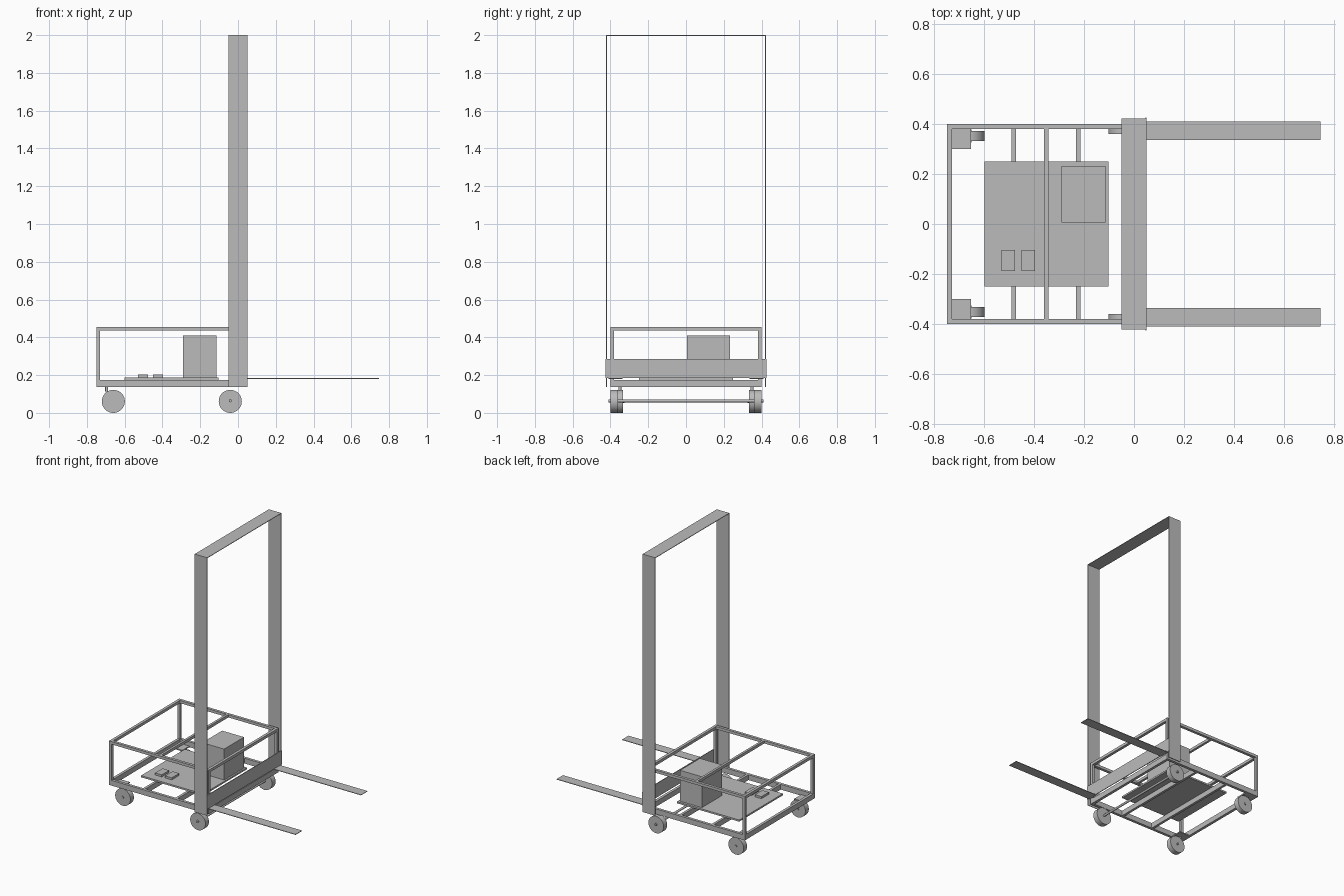
import bpy
import math

if "Cube" in bpy.data.objects:
    bpy.data.objects.remove(bpy.data.objects["Cube"])

# single grey finish
grey = bpy.data.materials.new("plain_grey")
grey.diffuse_color = (0.5, 0.5, 0.5, 1)
grey.use_nodes = True
grey.node_tree.nodes["Principled BSDF"].inputs["Base Color"].default_value = grey.diffuse_color


def box(name, x0, x1, y0, y1, z0, z1):
    bpy.ops.mesh.primitive_cube_add(size=1, location=((x0 + x1) / 2, (y0 + y1) / 2, (z0 + z1) / 2))
    o = bpy.context.object
    o.name = name
    o.scale = (x1 - x0, y1 - y0, z1 - z0)
    bpy.ops.object.transform_apply(location=False, rotation=False, scale=True)
    o.data.materials.append(grey)
    return o


def pair(name, x0, x1, y0, y1, z0, z1):
    # the same box on both sides of the truck
    box(name + "_left", x0, x1, y0, y1, z0, z1)
    box(name + "_right", x0, x1, -y1, -y0, z0, z1)


def cyl(name, r, x, y0, y1, z, sides=40):
    # cylinder lying along y
    bpy.ops.mesh.primitive_cylinder_add(vertices=sides, radius=r, depth=abs(y1 - y0),
                                        location=(x, (y0 + y1) / 2, z),
                                        rotation=(math.pi / 2, 0, 0))
    o = bpy.context.object
    o.name = name
    o.data.materials.append(grey)
    bpy.ops.object.shade_smooth_by_angle()
    return o


# base and upper frame rings
XB, XF, W, T = -0.75, 0.045, 0.40, 0.02
for tag, z0, z1 in (("base", 0.137, 0.175), ("upper", 0.435, 0.455)):
    pair(tag + "_side_rail", XB, XF, W - T, W, z0, z1)
    box(tag + "_rear_rail", XB, XB + T, -W + T, W - T, z0, z1)
    box(tag + "_front_rail", XF - T, XF, -W + T, W - T, z0, z1)

# corner posts
pair("rear_post", XB, XB + T, W - T, W, 0.175, 0.435)
pair("front_post", XF - T, XF, W - T, W, 0.175, 0.435)

# cross members
box("upper_cross_bar", -0.36, -0.343, -W + T, W - T, 0.435, 0.455)
for i, x in enumerate((-0.482, -0.224)):
    box(f"deck_support_{i + 1}", x - 0.009, x + 0.009, -W + T, W - T, 0.137, 0.175)

# deck with battery and control boxes
box("deck", -0.60, -0.103, -0.25, 0.25, 0.175, 0.187)
box("battery", -0.29, -0.115, 0.006, 0.233, 0.187, 0.41)
for i, x in enumerate((-0.53, -0.45)):
    box(f"control_box_{i + 1}", x, x + 0.053, -0.189, -0.104, 0.187, 0.202)

# sheet mast
pair("mast_side", -0.05, 0.05, 0.419, 0.423, 0.137, 2.0)
box("mast_top", -0.05, 0.05, -0.419, 0.419, 1.996, 2.0)

# lifting carriage and forks
box("carriage_plate", 0.046, 0.051, -0.427, 0.427, 0.184, 0.284)
pair("fork", 0.046, 0.747, 0.337, 0.41, 0.18, 0.184)

# wheels
R = 0.061
ZW = R
cyl("front_axle", 0.008, -0.041, -0.41, 0.41, ZW + 0.003, 24)
for tag, s in (("left", 1), ("right", -1)):
    cyl("front_wheel_" + tag, R, -0.041, s * 0.36, s * 0.40, ZW)
    # rear swivel caster
    cyl("caster_wheel_" + tag, R, -0.66, s * 0.333, s * 0.372, ZW)
    cyl("caster_axle_" + tag, 0.008, -0.66, s * 0.326, s * 0.378, ZW, 24)
    bpy.ops.mesh.primitive_cylinder_add(vertices=24, radius=0.008, depth=0.03,
                                        location=(-0.695, s * 0.35, 0.127))
    bpy.context.object.name = "caster_stem_" + tag
    bpy.context.object.data.materials.append(grey)
    bpy.ops.object.shade_smooth_by_angle()
pair("caster_mount", -0.734, -0.654, 0.30, 0.38, 0.137, 0.145)
